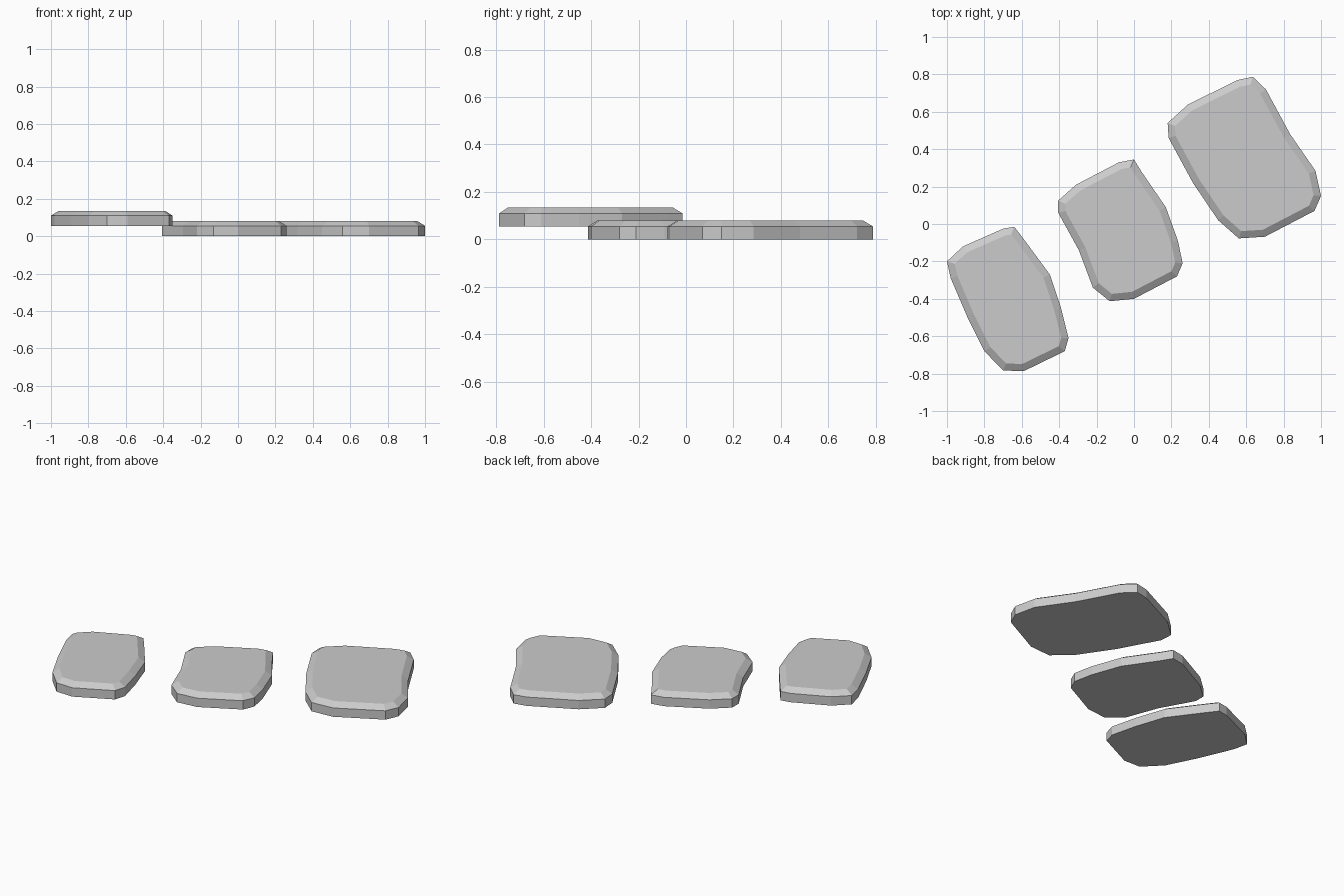
import bpy, bmesh
from mathutils import Vector

if "Cube" in bpy.data.objects:
    bpy.data.objects.remove(bpy.data.objects["Cube"])


def slab(name, outline, z0, height=0.08, rim=0.025, inset=0.038):
    """Flat stone: upright sides, sloped rim, flat top. Outline is clockwise."""
    pts = [Vector(p) for p in reversed(outline)]
    bm = bmesh.new()
    bottom = bm.faces.new([bm.verts.new((p.x, p.y, z0)) for p in pts])
    # upright sides
    ext = bmesh.ops.extrude_face_region(bm, geom=[bottom], use_keep_orig=True)
    top = next(g for g in ext["geom"] if isinstance(g, bmesh.types.BMFace))
    for v in top.verts:
        v.co.z = z0 + height - rim
    bmesh.ops.recalc_face_normals(bm, faces=bm.faces)
    # sloped rim around the walking surface
    bmesh.ops.inset_region(bm, faces=[top], thickness=inset,
                           use_even_offset=True, use_boundary=True)
    for v in top.verts:
        v.co.z = z0 + height
    bmesh.ops.recalc_face_normals(bm, faces=bm.faces)
    mesh = bpy.data.meshes.new(name)
    bm.to_mesh(mesh)
    bm.free()
    ob = bpy.data.objects.new(name, mesh)
    bpy.context.collection.objects.link(ob)
    return ob


# Raised stone on the left
slab("stepping_stone_left", [
    (-0.64, -0.015), (-0.59, -0.08), (-0.45, -0.27), (-0.39, -0.45),
    (-0.35, -0.61), (-0.37, -0.68), (-0.59, -0.787), (-0.70, -0.783),
    (-0.80, -0.68), (-0.89, -0.50), (-0.98, -0.29), (-1.0, -0.20),
    (-0.915, -0.12), (-0.70, -0.025)], 0.055)

# Middle stone
slab("stepping_stone_middle", [
    (0.0, 0.345), (0.04, 0.28), (0.17, 0.09), (0.235, -0.09),
    (0.26, -0.21), (0.23, -0.28), (0.0, -0.40), (-0.13, -0.413),
    (-0.22, -0.34), (-0.295, -0.14), (-0.405, 0.06), (-0.405, 0.125),
    (-0.31, 0.21), (-0.08, 0.33)], 0.0)

# Largest stone on the right
slab("stepping_stone_right", [
    (0.635, 0.787), (0.705, 0.72), (0.835, 0.48), (0.97, 0.285),
    (1.0, 0.15), (0.965, 0.07), (0.70, -0.068), (0.56, -0.077),
    (0.45, 0.02), (0.315, 0.22), (0.185, 0.46), (0.18, 0.54),
    (0.29, 0.64), (0.555, 0.77)], 0.0)
